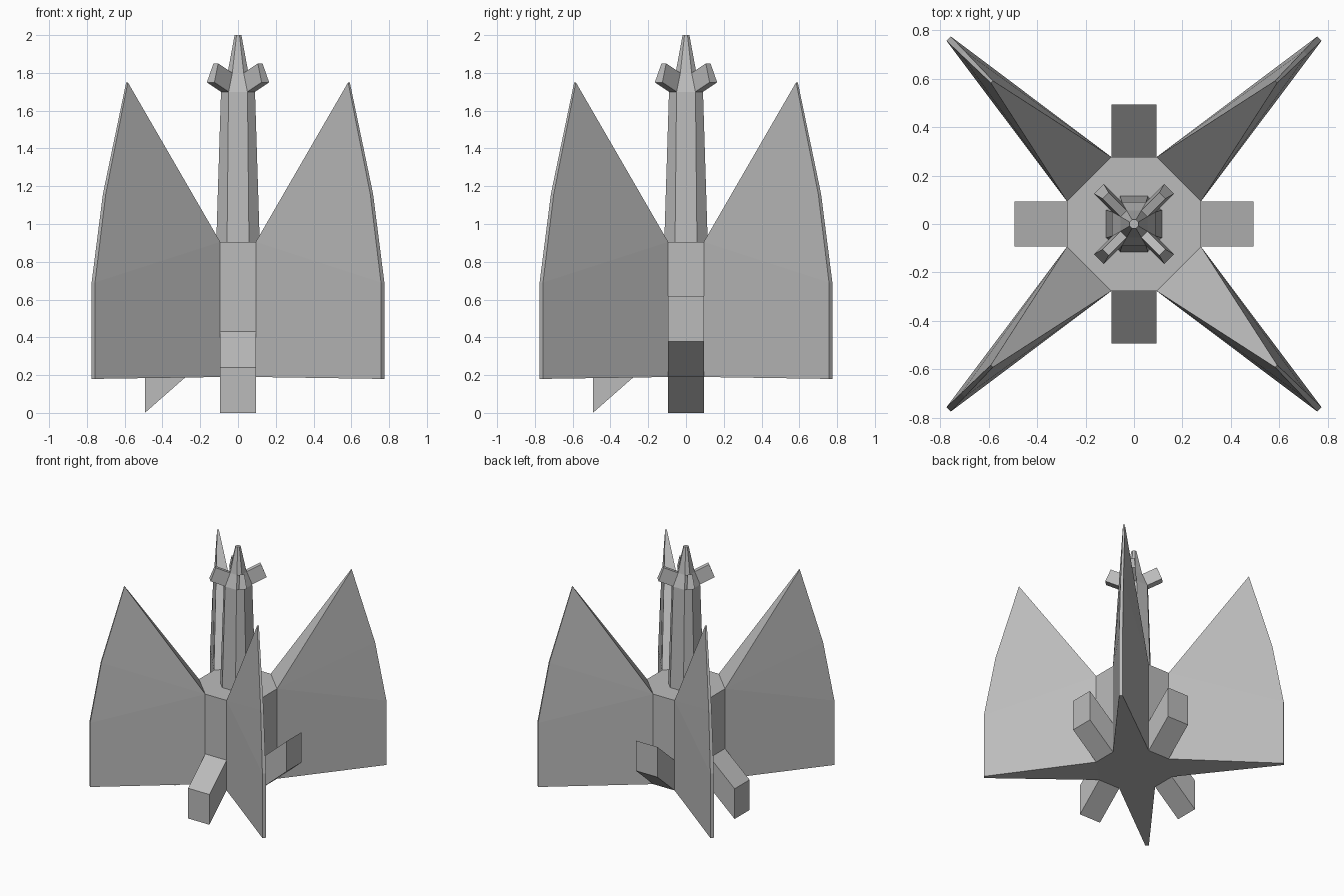
import bpy
import bmesh
from math import pi
from mathutils import Matrix, Vector

cube = bpy.data.objects.get("Cube")
if cube:
    bpy.data.objects.remove(cube, do_unlink=True)

grey = bpy.data.materials.new("plain grey")
grey.use_nodes = True
grey.diffuse_color = (0.5, 0.5, 0.5, 1)
shader = next(n for n in grey.node_tree.nodes if n.type == "BSDF_PRINCIPLED")
shader.inputs["Base Color"].default_value = grey.diffuse_color
shader.inputs["Roughness"].default_value = 0.8


def build(name, points, faces, quarter=0):
    """Make a flat-shaded grey part, turned about z by quarter turns."""
    bm = bmesh.new()
    turn = Matrix.Rotation(quarter * pi / 2, 3, "Z")
    verts = [bm.verts.new(turn @ Vector(p)) for p in points]
    for face in faces:
        bm.faces.new([verts[i] for i in face])
    bmesh.ops.recalc_face_normals(bm, faces=bm.faces)
    mesh = bpy.data.meshes.new(name)
    bm.to_mesh(mesh)
    bm.free()
    mesh.materials.append(grey)
    obj = bpy.data.objects.new(name, mesh)
    bpy.context.collection.objects.link(obj)
    return obj


def loft(name, rings, quarter=0):
    """Skin equal-length rings of points and cap both ends."""
    n = len(rings[0])
    faces = [tuple(range(n)), tuple(range((len(rings) - 1) * n, len(rings) * n))]
    for r in range(len(rings) - 1):
        for i in range(n):
            j = (i + 1) % n
            faces.append((r * n + i, r * n + j, (r + 1) * n + j, (r + 1) * n + i))
    return build(name, [p for ring in rings for p in ring], faces, quarter)


def octagon(reach, half, z):
    """Cut-corner square: reach to each flat side, half the side's width."""
    corners = [(reach, -half), (reach, half), (half, reach), (-half, reach),
               (-reach, half), (-reach, -half), (-half, -reach), (half, -reach)]
    return [(x, y, z) for x, y in corners]


REACH, HALF, LOW, HIGH = 0.277, 0.094, 0.19, 0.905

# Central body
loft("body", [octagon(REACH, HALF, LOW), octagon(REACH, HALF, HIGH)])

# Tapering shaft and pointed nose
loft("shaft", [octagon(0.115, 0.058, HIGH), octagon(0.09, 0.05, 1.7)])
loft("nose", [octagon(0.09, 0.05, 1.7), octagon(0.055, 0.03, 1.8),
              octagon(0.018, 0.008, 2.0)])


def fin(quarter):
    """Wedge fin growing from a diagonal side of the body to a thin rim."""
    outline = [(REACH, HALF, HIGH), (REACH, HALF, LOW), (0.775, 0.757, 0.18),
               (0.775, 0.757, 0.69), (0.715, 0.7, 1.16), (0.592, 0.583, 1.75)]
    n = len(outline)
    points = outline + [(y, x, z) for x, y, z in outline]
    faces = []
    for i in range(1, n - 1):
        faces += [(0, i, i + 1), (n, n + i + 1, n + i)]
    # bottom, rim and top edge strips; the root stays open against the body
    for i in range(1, n):
        j = (i + 1) % n
        faces.append((i, j, n + j, n + i))
    build("fin", points, faces, quarter)


def prong(quarter):
    """Stub pushed outward and upward from a diagonal facet of the nose."""
    root = [(0.09, 0.05, 1.7), (0.05, 0.09, 1.7),
            (0.03, 0.055, 1.8), (0.055, 0.03, 1.8)]
    tip = [(x + 0.075, y + 0.075, z + 0.05) for x, y, z in root]
    loft("nose_prong", [root, tip], quarter)


def arm(quarter, rise):
    """Slanted block on a flat side of the body."""
    root = [(REACH, -HALF, LOW), (REACH, HALF, LOW),
            (REACH, HALF, 0.43), (REACH, -HALF, 0.43)]
    tip = [(0.493, y, z + rise) for x, y, z in root]
    loft("side_arm", [root, tip], quarter)


# Four fins, four prongs, two rising arms and two dropping arms
for q in range(4):
    fin(q)
    prong(q)
    arm(q, 0.188 if q < 2 else -0.19)
